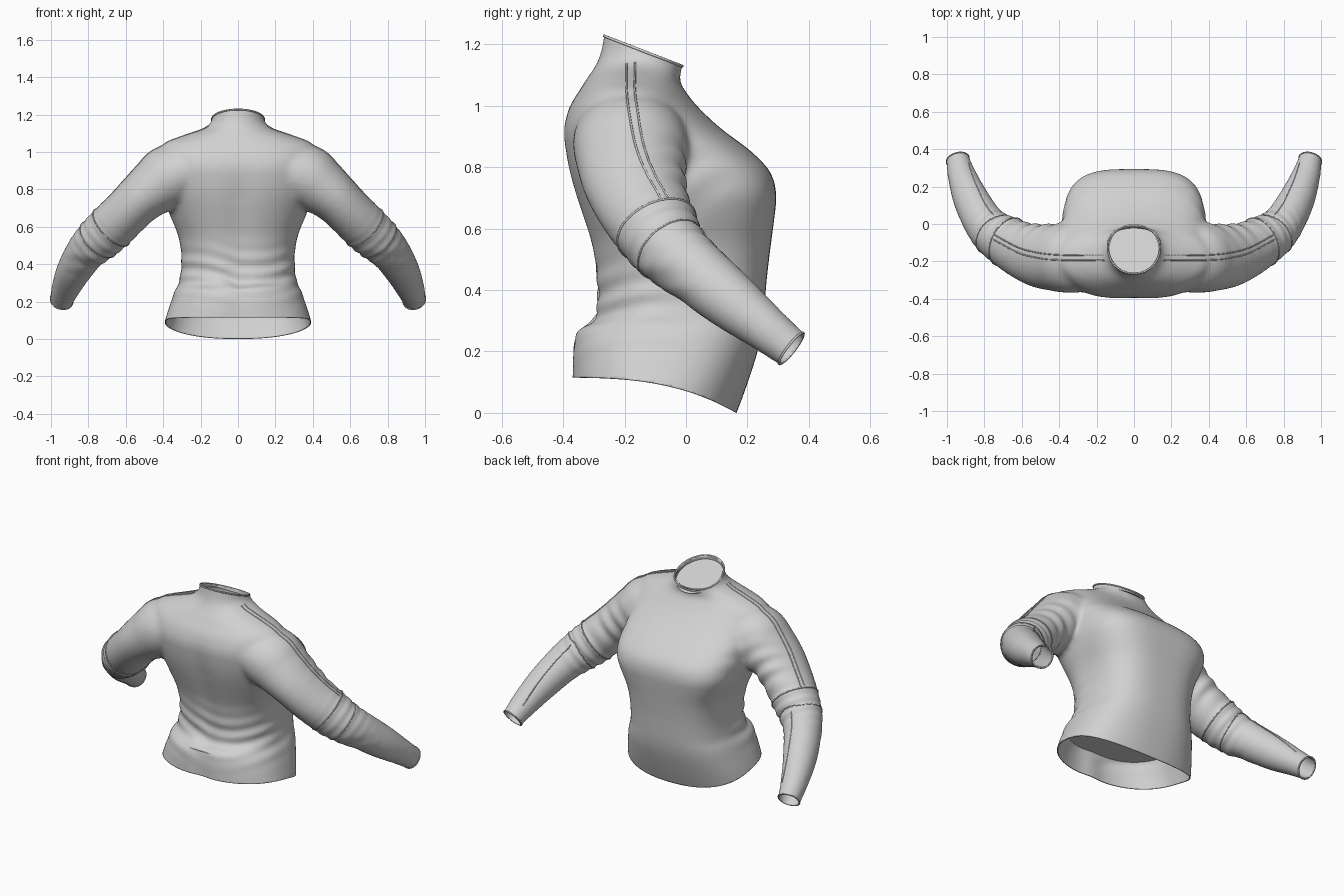
import bpy, bmesh, math
from mathutils import Vector
from mathutils.bvhtree import BVHTree

if "Cube" in bpy.data.objects:
    bpy.data.objects.remove(bpy.data.objects["Cube"], do_unlink=True)

fabric = bpy.data.materials.new("light grey fabric")
fabric.use_nodes = True
GREY = (0.64, 0.64, 0.64, 1)
fabric.diffuse_color = GREY
fabric.node_tree.nodes["Principled BSDF"].inputs["Base Color"].default_value = GREY


def spline(pts, steps):
    """Catmull-Rom samples through tuples of any length."""
    p = [pts[0]] + list(pts) + [pts[-1]]
    out = []
    for i in range(1, len(p) - 2):
        for k in range(steps):
            t = k / steps
            out.append([0.5 * (2 * b + (c - a) * t + (2 * a - 5 * b + 4 * c - d) * t * t
                               + (3 * b - a - 3 * c + d) * t ** 3)
                        for a, b, c, d in zip(*p[i - 1:i + 3])])
    return out + [list(pts[-1])]


def loft(bm, rings):
    """Closed tube through equal rings of points."""
    rows = [[bm.verts.new(v) for v in ring] for ring in rings]
    n = len(rows[0])
    for a, b in zip(rows, rows[1:]):
        for i in range(n):
            j = (i + 1) % n
            bm.faces.new((a[i], a[j], b[j], b[i]))
    bm.faces.new(rows[0][::-1])
    bm.faces.new(rows[-1])


def power(v, n):
    return math.copysign(abs(v) ** (2 / n), v)


ANGLES = [2 * math.pi * i / 64 for i in range(64)]


def section(z, hw, yb, yf, ym, nf, nb):
    """Torso outline with its own squareness for chest and back."""
    ring = []
    for a in ANGLES:
        c, s = math.cos(a), math.sin(a)
        n, depth = (nf, yf - ym) if s > 0 else (nb, ym - yb)
        ring.append((hw * power(c, n), ym + depth * power(s, n), z))
    return ring


# Torso and collar: height, half width, back y, chest y, side y, chest and back squareness
TORSO = [(-.06, .42, -.39, .14, -.1, 2.2, 2.3), (.08, .397, -.377, .193, -.1, 2.4, 2.3),
         (.2, .36, -.374, .232, -.08, 2.6, 2.3), (.27, .335, -.362, .247, -.06, 2.7, 2.3),
         (.32, .312, -.3, .253, -.05, 2.8, 2.3), (.44, .302, -.297, .263, -.05, 3, 2.3),
         (.55, .318, -.312, .276, -.05, 3.1, 2.4), (.65, .356, -.342, .289, -.05, 3.3, 2.5),
         (.72, .378, -.364, .294, -.06, 3.4, 2.6), (.79, .385, -.382, .274, -.08, 3.2, 2.8),
         (.86, .387, -.394, .208, -.11, 2.9, 2.9), (.93, .392, -.399, .115, -.14, 2.6, 2.9),
         (1.0, .402, -.38, .04, -.17, 2.3, 2.6), (1.05, .395, -.35, 0, -.18, 2, 2.2),
         (1.09, .3, -.325, -.022, -.18, 2, 2), (1.13, .185, -.298, -.012, -.16, 2, 2),
         (1.17, .143, -.28, -.004, -.14, 2, 2), (1.24, .135, -.266, .001, -.13, 2, 2),
         (1.32, .13, -.26, 0, -.13, 2, 2)]
bm = bmesh.new()
loft(bm, [section(*row) for row in spline(TORSO, 5)])

# Sleeves: centre, radius across the top, radius front to back
CUFF = Vector((.943, .345, .213))
ARM = [(.2, -.18, .92, .12, .18), (.35, -.18, .878, .17, .188), (.44, -.178, .82, .153, .178),
       (.52, -.168, .757, .134, .168), (.60, -.14, .678, .128, .152), (.68, -.095, .6, .129, .138),
       (.75, -.05, .535, .122, .122), (.81, .02, .475, .108, .108), (.875, .14, .375, .094, .097),
       (.92, .26, .28, .077, .077), (.943, .345, .213, .063, .066), (.96, .42, .155, .06, .06)]
for side in (1, -1):
    samples = spline(ARM, 6)
    rings = []
    for i, (x, y, z, r1, r2) in enumerate(samples):
        a, b = samples[max(i - 1, 0)], samples[min(i + 1, len(samples) - 1)]
        t = (Vector(b[:3]) - Vector(a[:3])).normalized()
        across = (Vector((0, 1, 0)) - t * t.y).normalized()
        up = across.cross(t)
        ring = []
        for ang in ANGLES:
            v = Vector((x, y, z)) + up * r1 * math.cos(ang) + across * r2 * math.sin(ang)
            ring.append((v.x * side, v.y, v.z))
        rings.append(ring)
    loft(bm, rings)
bmesh.ops.recalc_face_normals(bm, faces=bm.faces)
mesh = bpy.data.meshes.new("sweater")
bm.to_mesh(mesh)
bm.free()
sweater = bpy.data.objects.new("sweater", mesh)
bpy.context.collection.objects.link(sweater)

# Fuse torso and sleeves into one cloth surface
fuse = sweater.modifiers.new("fuse", "REMESH")
fuse.mode = "VOXEL"
fuse.voxel_size = 0.012
relax = sweater.modifiers.new("relax", "SMOOTH")
relax.factor = 0.5
relax.iterations = 16
fused = bpy.data.meshes.new_from_object(sweater.evaluated_get(bpy.context.evaluated_depsgraph_get()))
sweater.modifiers.clear()
bm = bmesh.new()
bm.from_mesh(fused)


# Cloth folds at elbow, armpit and back waist
def near(p, c, r):
    return math.exp(-(p - Vector(c)).length_squared / r ** 2)


def folds(p):
    q = Vector((abs(p.x), p.y, p.z))
    along = q.x * .65 + q.y * .35 - q.z * .65
    d = .009 * near(q, (.72, -.05, .56), .11) * math.sin(along * 115 + 5 * q.y)
    d += .006 * near(q, (.5, .0, .75), .14) * math.sin(along * 75 + 12 * q.y)
    waist = math.exp(-((q.z - .36) / .11) ** 2)
    back = min(1, max(0, (.05 - q.y) / .2))
    d += .005 * waist * back * math.sin(q.z * 75 - q.x * 14 + 2 * math.sin(9 * p.x))
    if q.y < -.2 and q.z < 1:
        d -= .012 * math.exp(-(q.x / .07) ** 2) * min(1, (1 - q.z) * 4)
    return d


bm.normal_update()
moves = [(v, v.normal * folds(v.co)) for v in bm.verts]
for v, m in moves:
    v.co += m


# Open the hem, collar and cuffs
def hem(y):
    t = min(1.08, max(0, (y + .375) / .54))
    return .12 - .115 * t ** 2.7


def trim(point, normal):
    bmesh.ops.bisect_plane(bm, geom=bm.verts[:] + bm.edges[:] + bm.faces[:], dist=1e-5,
                           plane_co=point, plane_no=normal, clear_outer=True)


for v in bm.verts:
    v.co.z -= hem(v.co.y)
trim((0, 0, 0), (0, 0, -1))
for v in bm.verts:
    v.co.z += hem(v.co.y)
trim((0, -.26, 1.23), (0, .36, .93))
for side in (1, -1):
    trim((CUFF.x * side, CUFF.y, CUFF.z), (.22 * side, .78, -.6))
floor = min(v.co.z for v in bm.verts)
bmesh.ops.translate(bm, verts=bm.verts, vec=(0, 0, -floor))
for f in bm.faces:
    f.smooth = True
bm.normal_update()
tree = BVHTree.FromBMesh(bm)
bm.to_mesh(mesh)
bm.free()
mesh.materials.append(fabric)
cloth = sweater.modifiers.new("cloth thickness", "SOLIDIFY")
cloth.thickness = 0.006
cloth.offset = -1


# Flat linings that close the inside of the collar and hem
def lining(name, ring):
    plate = bpy.data.meshes.new(name)
    plate.from_pydata(ring, [], [range(len(ring))])
    plate.materials.append(fabric)
    bpy.context.collection.objects.link(bpy.data.objects.new(name, plate))


def collar_ring(z, r, tilt):
    return [(r * math.cos(a), -.132 + r * math.sin(a), z - tilt * math.sin(a)) for a in ANGLES]


lining("collar_lining", collar_ring(1.155, .133, .05))
lining("hem_lining", section(.26, .332, -.357, .236, -.06, 2.7, 2.3))


# Seams laid on the cloth, mirrored to both sides
def seam(name, pts, radius=.0035, closed=False):
    curve = bpy.data.curves.new(name, "CURVE")
    curve.dimensions = "3D"
    curve.bevel_depth = radius
    curve.bevel_resolution = 1
    for side in (1, -1):
        path = pts if closed else spline(pts, 8)
        sp = curve.splines.new("POLY")
        sp.points.add(len(path) - 1)
        sp.use_cyclic_u = closed
        for p, (x, y, z) in zip(sp.points, path):
            hit = tree.find_nearest(Vector((x * side, y, z)))[0]
            p.co = (*hit, 1)
    curve.materials.append(fabric)
    obj = bpy.data.objects.new(name, curve)
    bpy.context.collection.objects.link(obj)


for k, name in ((-1, "rear"), (1, "fore")):
    o = .014 * k
    seam(name + "_sleeve_stripe", [(.16, -.18 + o, 1.14), (.28, -.18 + o, 1.1), (.38, -.18 + o, 1.06),
                                   (.5, -.17 + o, .97), (.62, -.14 + o, .84), (.75, -.07 + o, .7)])
seam("forearm_seam", [(.75, .05, .6), (.8, .11, .52), (.85, .22, .41), (.89, .32, .29)], .003)


def band(i, scale=1.0):
    x, y, z, r1, r2 = ARM[i]
    t = (Vector(ARM[i + 1][:3]) - Vector(ARM[i - 1][:3])).normalized()
    u = (Vector((0, 1, 0)) - t * t.y).normalized()
    w = u.cross(t)
    return [Vector((x, y, z)) + w * r1 * scale * math.cos(a) + u * r2 * scale * math.sin(a) for a in ANGLES]


seam("elbow_seam", band(5, 1.1), .004, True)
seam("elbow_patch_seam", band(6, 1.1), .003, True)
seam("cuff_edge", band(10), .004, True)
seam("collar_edge", collar_ring(1.18, .134, .052), .005, True)
